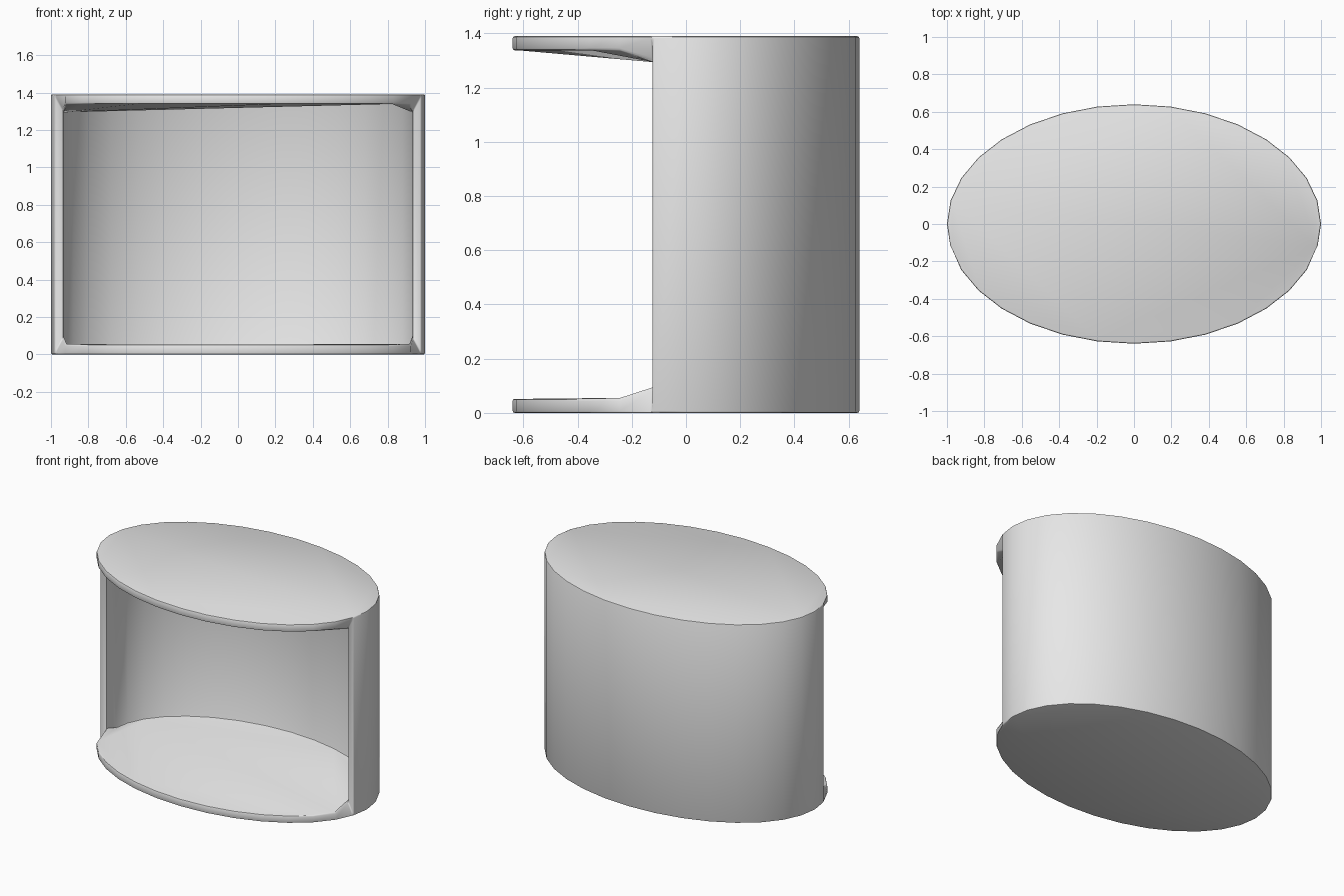
import bpy, bmesh, math

cube = bpy.data.objects.get("Cube")
if cube:
    bpy.data.objects.remove(cube, do_unlink=True)

SIDES, RX, RY, HEIGHT, WALL = 32, 1.0, 0.64, 1.39, 0.052

grey = bpy.data.materials.new("light_grey")
grey.use_nodes = True
colour = (0.8, 0.8, 0.8, 1)
grey.diffuse_color = colour
grey.node_tree.nodes["Principled BSDF"].inputs["Base Color"].default_value = colour

# Oval surface: floor, roof and the wall, left open across the front
bm = bmesh.new()


def ring(z):
    angles = [math.tau * i / SIDES for i in range(SIDES)]
    return [bm.verts.new((RX * math.cos(a), RY * math.sin(a), z)) for a in angles]


low, high = ring(0), ring(HEIGHT)
bm.faces.new(reversed(low))
bm.faces.new(high)
for i in range(-1, SIDES // 2 + 1):
    bm.faces.new((low[i], low[i + 1], high[i + 1], high[i]))

mesh = bpy.data.meshes.new("oval_shell")
bm.to_mesh(mesh)
bm.free()
mesh.materials.append(grey)
shell = bpy.data.objects.new("oval_shell", mesh)
bpy.context.collection.objects.link(shell)

# Thickness inwards, then softened edges
solid = shell.modifiers.new("thickness", "SOLIDIFY")
solid.thickness = WALL
solid.offset = -1
solid.use_even_offset = True
bevel = shell.modifiers.new("soft_edges", "BEVEL")
bevel.width = 0.008
bevel.segments = 2
bevel.limit_method = "ANGLE"
bevel.angle_limit = math.radians(30)

bpy.ops.object.select_all(action="DESELECT")
shell.select_set(True)
bpy.context.view_layer.objects.active = shell
bpy.ops.object.convert(target="MESH")
bpy.ops.object.shade_smooth_by_angle(angle=math.radians(40))
